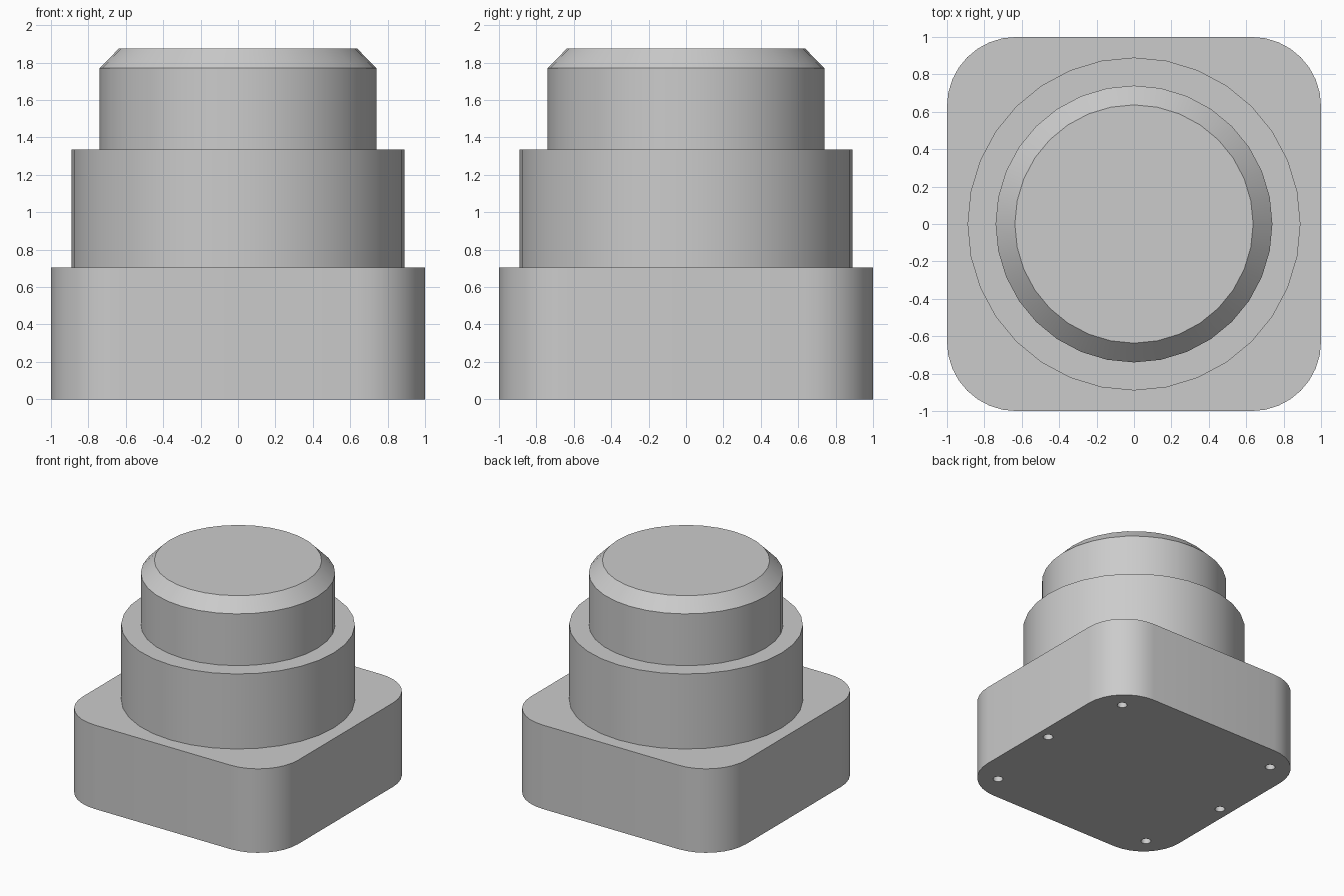
import bpy, bmesh
from math import sin, cos, pi, radians

cube = bpy.data.objects.get("Cube")
if cube:
    bpy.data.objects.remove(cube, do_unlink=True)

grey = bpy.data.materials.new("plain_grey")
grey.use_nodes = True
grey.diffuse_color = (0.6, 0.6, 0.6, 1)
grey.node_tree.nodes["Principled BSDF"].inputs["Base Color"].default_value = (0.6, 0.6, 0.6, 1)


def circle(radius, sides):
    return [(radius * cos(2 * pi * i / sides), radius * sin(2 * pi * i / sides))
            for i in range(sides)]


def rounded_square(half, radius, steps):
    points = []
    for corner, (sx, sy) in enumerate([(1, 1), (-1, 1), (-1, -1), (1, -1)]):
        for i in range(steps + 1):
            a = (corner + i / steps) * pi / 2
            points.append((sx * (half - radius) + radius * cos(a),
                           sy * (half - radius) + radius * sin(a)))
    return points


def add_loft(bm, rings):
    """Skin a stack of (outline, height) rings and cap both ends."""
    loops = [[bm.verts.new((x, y, z)) for x, y in outline] for outline, z in rings]
    for low, high in zip(loops, loops[1:]):
        n = len(low)
        for i in range(n):
            j = (i + 1) % n
            bm.faces.new((low[i], low[j], high[j], high[i]))
    bm.faces.new(loops[0][::-1])
    bm.faces.new(loops[-1])


def make_object(name, bm):
    mesh = bpy.data.meshes.new(name)
    bm.to_mesh(mesh)
    bm.free()
    mesh.materials.append(grey)
    obj = bpy.data.objects.new(name, mesh)
    bpy.context.collection.objects.link(obj)
    return obj


def loft_object(name, rings):
    bm = bmesh.new()
    add_loft(bm, rings)
    return make_object(name, bm)


def activate(obj):
    bpy.ops.object.select_all(action='DESELECT')
    obj.select_set(True)
    bpy.context.view_layer.objects.active = obj


# Square base with rounded corners
outline = rounded_square(1.0, 0.37, 8)
base = loft_object("base", [(outline, 0), (outline, 0.705)])

# Six blind screw holes in the underside: corners and two side middles
bm = bmesh.new()
spots = [(x * 0.775, y * 0.775) for x in (-1, 1) for y in (-1, 1)] + [(-0.9, 0), (0.9, 0)]
for px, py in spots:
    rim = [(px + x, py + y) for x, y in circle(0.04, 16)]
    add_loft(bm, [(rim, -0.1), (rim, 0.3)])
cutter = make_object("hole_cutter", bm)
cutter.hide_render = True
cut = base.modifiers.new("screw_holes", 'BOOLEAN')
cut.operation = 'DIFFERENCE'
cut.solver = 'EXACT'
cut.object = cutter
activate(base)
bpy.ops.object.modifier_apply(modifier=cut.name)
bpy.data.objects.remove(cutter, do_unlink=True)

# Round collar and chamfered head
collar_ring = circle(0.89, 32)
collar = loft_object("collar", [(collar_ring, 0.70), (collar_ring, 1.335)])
head_ring = circle(0.74, 32)
head = loft_object("head", [(head_ring, 1.33), (head_ring, 1.77), (circle(0.637, 32), 1.875)])

for part in (base, collar, head):
    activate(part)
    bpy.ops.object.shade_smooth_by_angle(angle=radians(30))
